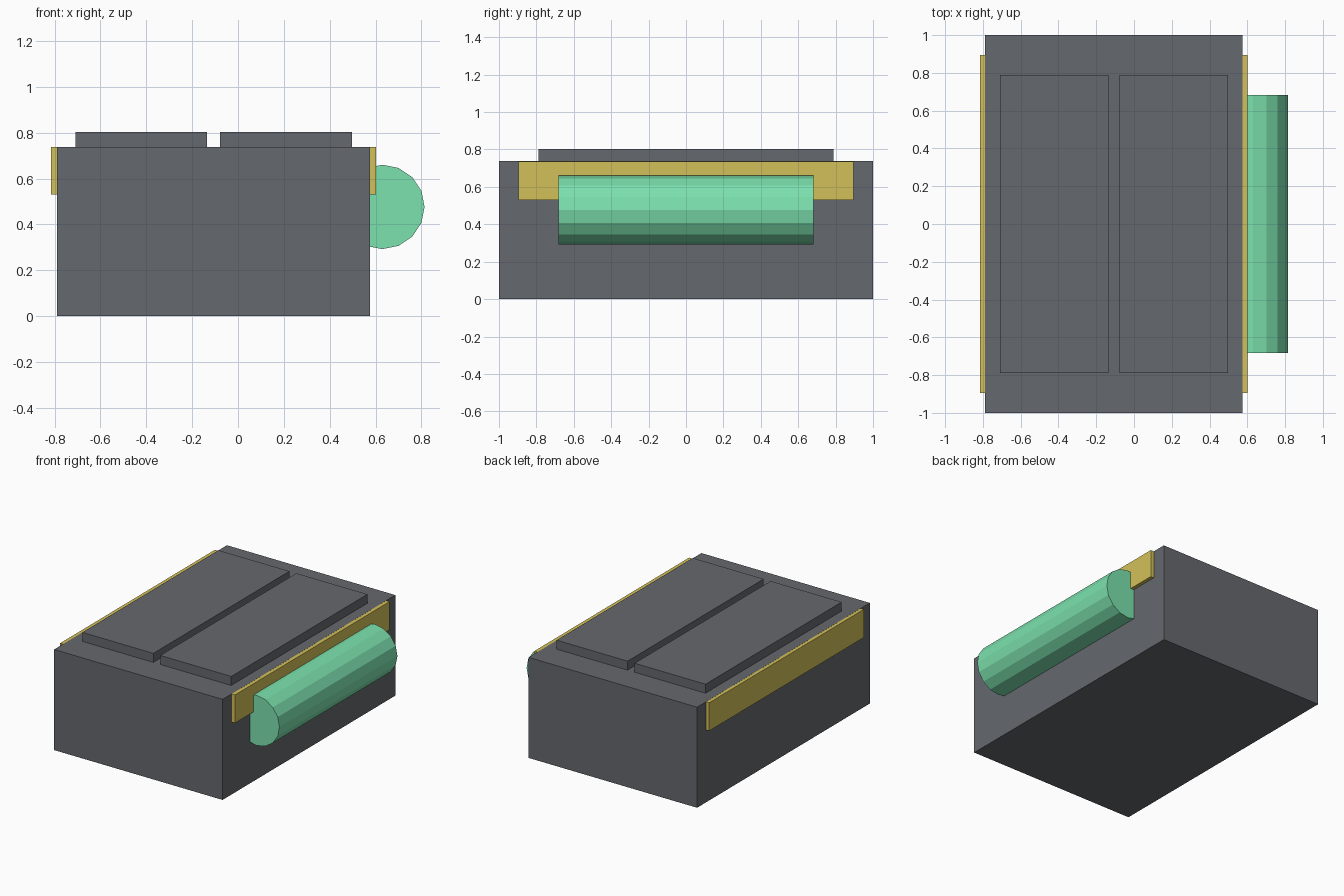
import bpy
import math

if "Cube" in bpy.data.objects:
    bpy.data.objects.remove(bpy.data.objects["Cube"])


def material(name, rgb):
    mat = bpy.data.materials.new(name)
    mat.diffuse_color = (*rgb, 1.0)
    mat.use_nodes = True
    mat.node_tree.nodes["Principled BSDF"].inputs["Base Color"].default_value = mat.diffuse_color
    return mat


def box(name, x0, x1, half_y, z0, z1, mat):
    bpy.ops.mesh.primitive_cube_add(size=1, location=((x0 + x1) / 2, 0, (z0 + z1) / 2))
    obj = bpy.context.object
    obj.name = name
    obj.scale = (x1 - x0, 2 * half_y, z1 - z0)
    bpy.ops.object.transform_apply(location=False, rotation=False, scale=True)
    obj.data.materials.append(mat)
    return obj


grey = material("dark_grey", (0.13, 0.14, 0.155))
yellow = material("yellow", (0.65, 0.53, 0.1))
green = material("green", (0.2, 0.75, 0.42))

# Main block
box("body", -0.79, 0.575, 1.0, 0.0, 0.737, grey)

# Band passing through the body, just under its top face
box("side_band", -0.815, 0.602, 0.895, 0.53, 0.7365, yellow)

# Two raised lid panels
for side, x0 in (("left", -0.71), ("right", -0.078)):
    box(side + "_lid", x0, x0 + 0.575, 0.788, 0.737, 0.803, grey)

# Sixteen-sided roll sunk into the right side
bpy.ops.mesh.primitive_cylinder_add(
    vertices=16, radius=0.184, depth=1.366,
    location=(0.63, 0, 0.476), rotation=(math.pi / 2, 0, 0))
roll = bpy.context.object
roll.name = "side_roll"
roll.data.materials.append(green)
